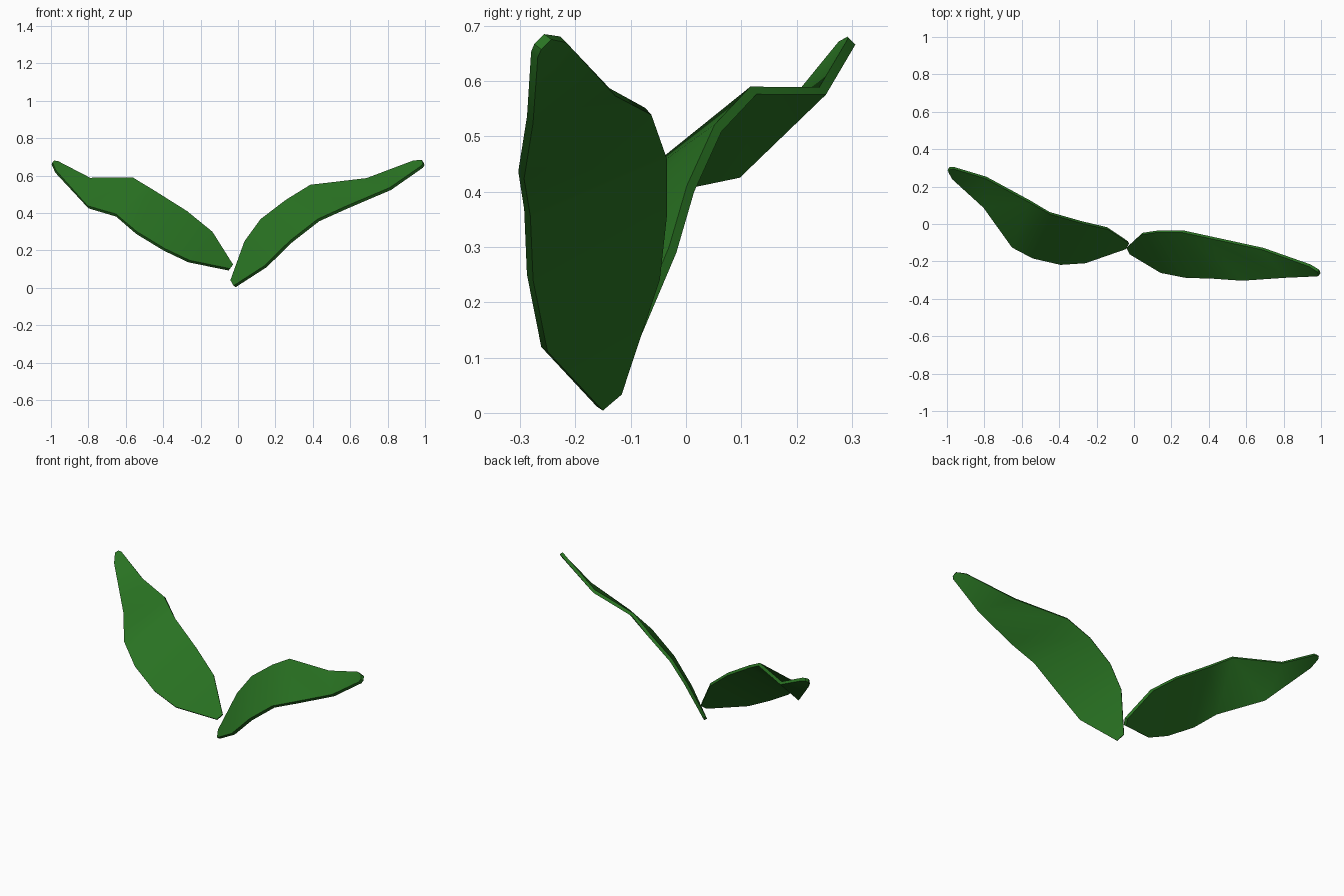
import bpy, bmesh

if "Cube" in bpy.data.objects:
    bpy.data.objects.remove(bpy.data.objects["Cube"])

green = bpy.data.materials.new("leaf_green")
green.diffuse_color = (0.022, 0.17, 0.016, 1)
green.use_nodes = True
green.node_tree.nodes["Principled BSDF"].inputs["Base Color"].default_value = green.diffuse_color


def leaf(name, back, front, thickness=0.018):
    """Thin blade lofted between its back and front edges."""
    bm = bmesh.new()
    a = [bm.verts.new(p) for p in back]
    b = [bm.verts.new(p) for p in front]
    for i in range(len(a) - 1):
        bm.faces.new((a[i], b[i], b[i + 1], a[i + 1]))
    bmesh.ops.recalc_face_normals(bm, faces=bm.faces)
    me = bpy.data.meshes.new(name)
    bm.to_mesh(me)
    bm.free()
    ob = bpy.data.objects.new(name, me)
    bpy.context.collection.objects.link(ob)
    me.materials.append(green)
    # leaf thickness
    mod = ob.modifiers.new("thickness", 'SOLIDIFY')
    mod.thickness = thickness
    mod.offset = 0
    bpy.ops.object.select_all(action='DESELECT')
    bpy.context.view_layer.objects.active = ob
    ob.select_set(True)
    bpy.ops.object.modifier_apply(modifier=mod.name)
    bpy.ops.object.shade_smooth_by_angle(angle=0.6)
    return ob


# right leaf
leaf("right_leaf",
     [(-.035, -.122, .037), (.04, -.053, .245), (.125, -.04, .362), (.26, -.04, .465),
      (.39, -.068, .545), (.69, -.133, .58), (.94, -.222, .675), (.985, -.25, .68)],
     [(-.018, -.156, .008), (.148, -.256, .115), (.28, -.282, .245), (.43, -.287, .362),
      (.58, -.298, .43), (.815, -.282, .53), (.985, -.274, .648), (.993, -.268, .662)])

# left leaf, twisting backward toward its tip
leaf("left_leaf",
     [(-.03, -.098, .12), (-.14, -.024, .295), (-.275, .008, .405), (-.45, .058, .515),
      (-.56, .122, .583), (-.79, .247, .582), (-.965, .3, .672), (-.985, .298, .674)],
     [(-.047, -.128, .098), (-.262, -.203, .142), (-.395, -.212, .205), (-.543, -.178, .295),
      (-.652, -.12, .388), (-.802, .092, .432), (-.975, .247, .622), (-.994, .282, .665)])
